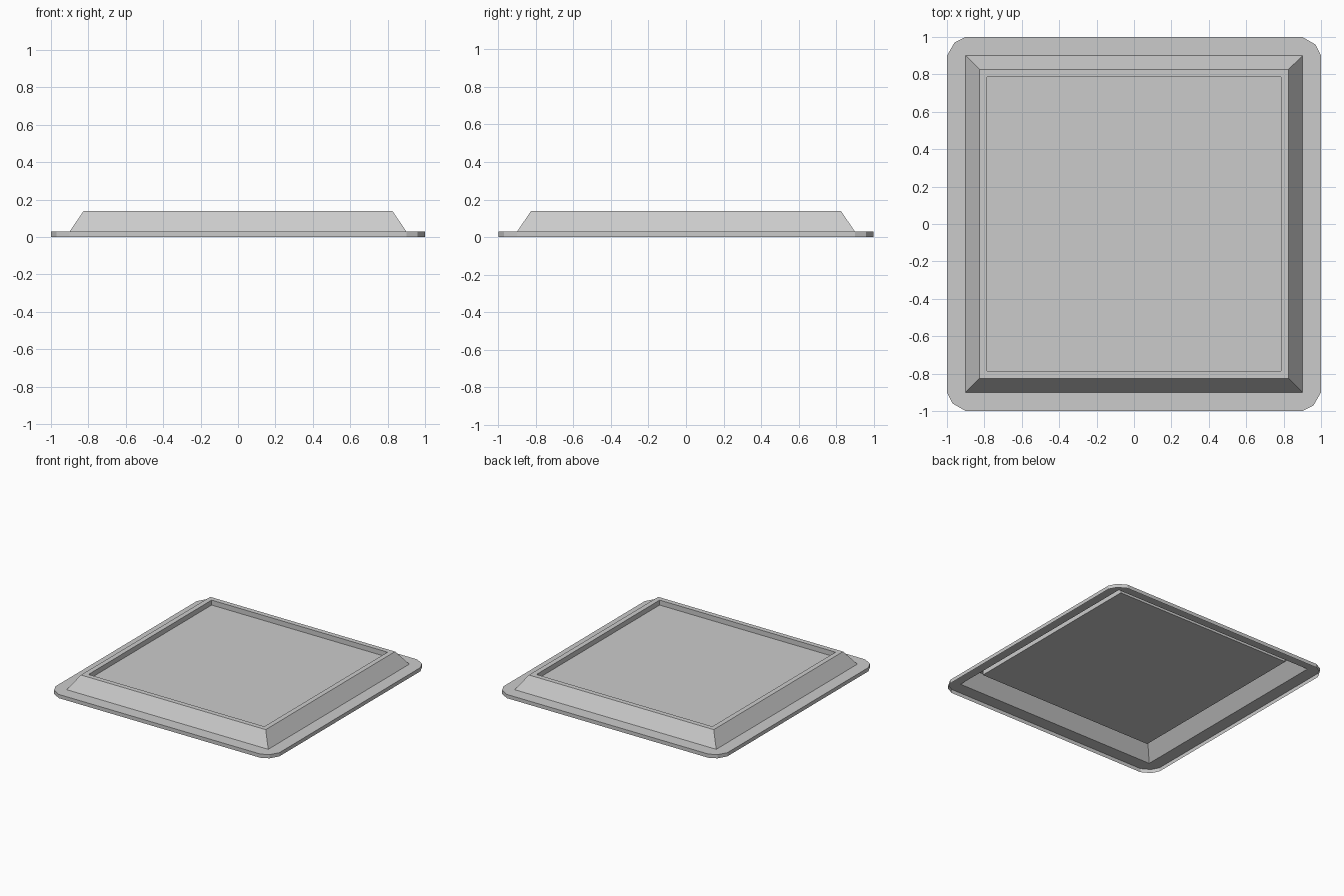
import bpy, bmesh
from mathutils import Matrix, Vector
from math import pi

cube = bpy.data.objects.get("Cube")
if cube:
    bpy.data.objects.remove(cube, do_unlink=True)

grey = bpy.data.materials.new("plain_grey")
grey.use_nodes = True
grey.diffuse_color = (0.6, 0.6, 0.6, 1)
grey.node_tree.nodes["Principled BSDF"].inputs["Base Color"].default_value = (0.6, 0.6, 0.6, 1)

FLANGE_Z, RIM_Z, PANEL_Z = 0.03, 0.14, 0.10
FOOT, RIM_OUT, RIM_IN = 0.9, 0.825, 0.785


def ring(bm, corner, z):
    """Repeat the points of one corner around four quarter turns, counter-clockwise."""
    verts = []
    for q in range(4):
        turn = Matrix.Rotation(q * pi / 2, 3, "Z")
        for x, y in corner:
            # Alternate quarters are mirrored so that opposite sides match
            pts = (x, y)
            verts.append(bm.verts.new(turn @ Vector((*pts, z))))
    return verts


def bridge(bm, low, high):
    n = len(low)
    for i in range(n):
        j = (i + 1) % n
        bm.faces.new((low[i], low[j], high[j], high[i]))


def finish(bm, name):
    mesh = bpy.data.meshes.new(name)
    bm.to_mesh(mesh)
    bm.free()
    mesh.materials.append(grey)
    obj = bpy.data.objects.new(name, mesh)
    bpy.context.collection.objects.link(obj)


# Flat flange with clipped corners and a short skirt, open underneath
bm = bmesh.new()
corner = [(1.0, 0.9), (0.97, 0.96), (0.9, 1.0)]
skirt_bottom = ring(bm, corner, 0)
edge = ring(bm, corner, FLANGE_Z)
inner = ring(bm, [(FOOT, FOOT)], FLANGE_Z)
bridge(bm, skirt_bottom, edge)
for q in range(4):
    a, b, c = edge[3 * q:3 * q + 3]
    bm.faces.new((inner[q], a, b, c))
    n = (q + 1) % 4
    bm.faces.new((inner[q], c, edge[3 * n], inner[n]))
finish(bm, "flange")

# Sloping frame with a narrow flat rim and a drop to the panel
bm = bmesh.new()
steps = [(FOOT, FLANGE_Z), (RIM_OUT, RIM_Z), (RIM_IN, RIM_Z), (RIM_IN, PANEL_Z)]
loops = [ring(bm, [(r, r)], z) for r, z in steps]
for low, high in zip(loops, loops[1:]):
    bridge(bm, low, high)
finish(bm, "raised_frame")

# Sunken panel
bm = bmesh.new()
bm.faces.new(ring(bm, [(RIM_IN, RIM_IN)], PANEL_Z))
finish(bm, "sunken_panel")
